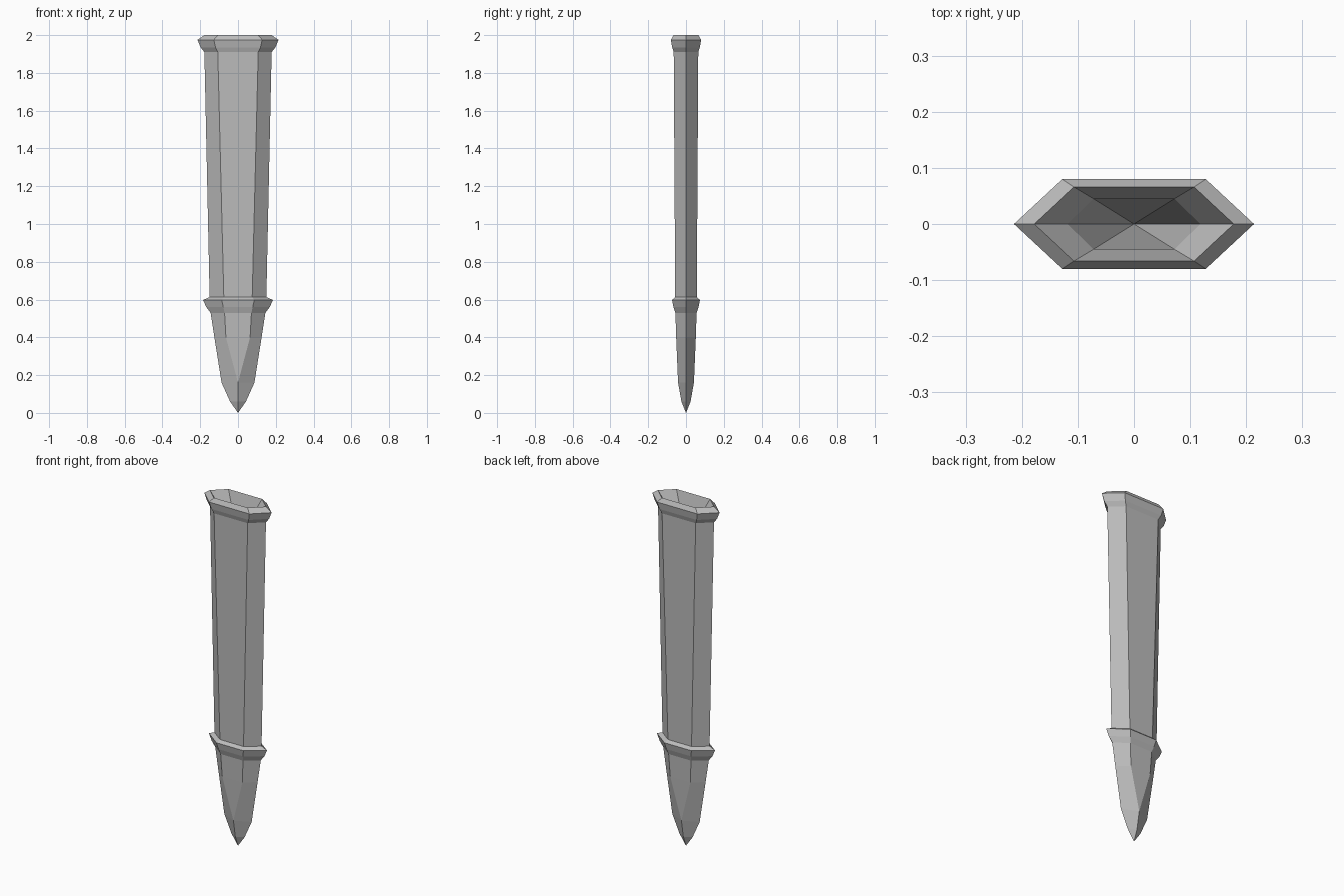
import bpy
import bmesh

old = bpy.data.objects.get("Cube")
if old:
    bpy.data.objects.remove(old, do_unlink=True)

grey = bpy.data.materials.new("plain grey")
grey.use_nodes = True
colour = (0.5, 0.5, 0.5, 1)
grey.diffuse_color = colour
grey.node_tree.nodes["Principled BSDF"].inputs["Base Color"].default_value = colour


def hex_loft(name, rings):
    """Flat-sided loft through hexagons: (half width, flat half width, half depth, z)."""
    bm = bmesh.new()
    loops = []
    for w, f, d, z in rings:
        outline = [(w, 0), (f, d), (-f, d), (-w, 0), (-f, -d), (f, -d)]
        loops.append([bm.verts.new((x, y, z)) for x, y in outline])
    for low, high in zip(loops, loops[1:]):
        for i in range(6):
            j = (i + 1) % 6
            bm.faces.new((low[i], low[j], high[j], high[i]))
    # Rings that narrow to a diamond or point lose their spare corners
    bmesh.ops.remove_doubles(bm, verts=bm.verts, dist=0.0005)
    mesh = bpy.data.meshes.new(name)
    bm.to_mesh(mesh)
    bm.free()
    mesh.materials.append(grey)
    obj = bpy.data.objects.new(name, mesh)
    bpy.context.collection.objects.link(obj)
    return obj


# Long tapered body
hex_loft("sheath_body", [
    (0.145, 0.071, 0.056, 0.53),
    (0.15, 0.075, 0.057, 0.61),
    (0.178, 0.107, 0.065, 1.91),
])

# Flared rim around the mouth, with the funnel inside it
hex_loft("mouth_rim", [
    (0.178, 0.107, 0.065, 1.91),
    (0.198, 0.119, 0.073, 1.935),
    (0.214, 0.128, 0.08, 1.975),
    (0.178, 0.107, 0.066, 2.0),
    (0.118, 0.072, 0.045, 1.92),
    (0, 0, 0, 1.5),
])

# Flared collar above the tip
hex_loft("lower_collar", [
    (0.145, 0.071, 0.056, 0.53),
    (0.168, 0.078, 0.066, 0.56),
    (0.185, 0.086, 0.074, 0.598),
    (0.15, 0.075, 0.057, 0.613),
])

# Pointed tip, with the flat sides narrowing into a ridge
hex_loft("sheath_tip", [
    (0, 0, 0, 0),
    (0.042, 0, 0.024, 0.06),
    (0.087, 0, 0.042, 0.16),
    (0.125, 0.064, 0.052, 0.4),
    (0.145, 0.071, 0.056, 0.53),
])
